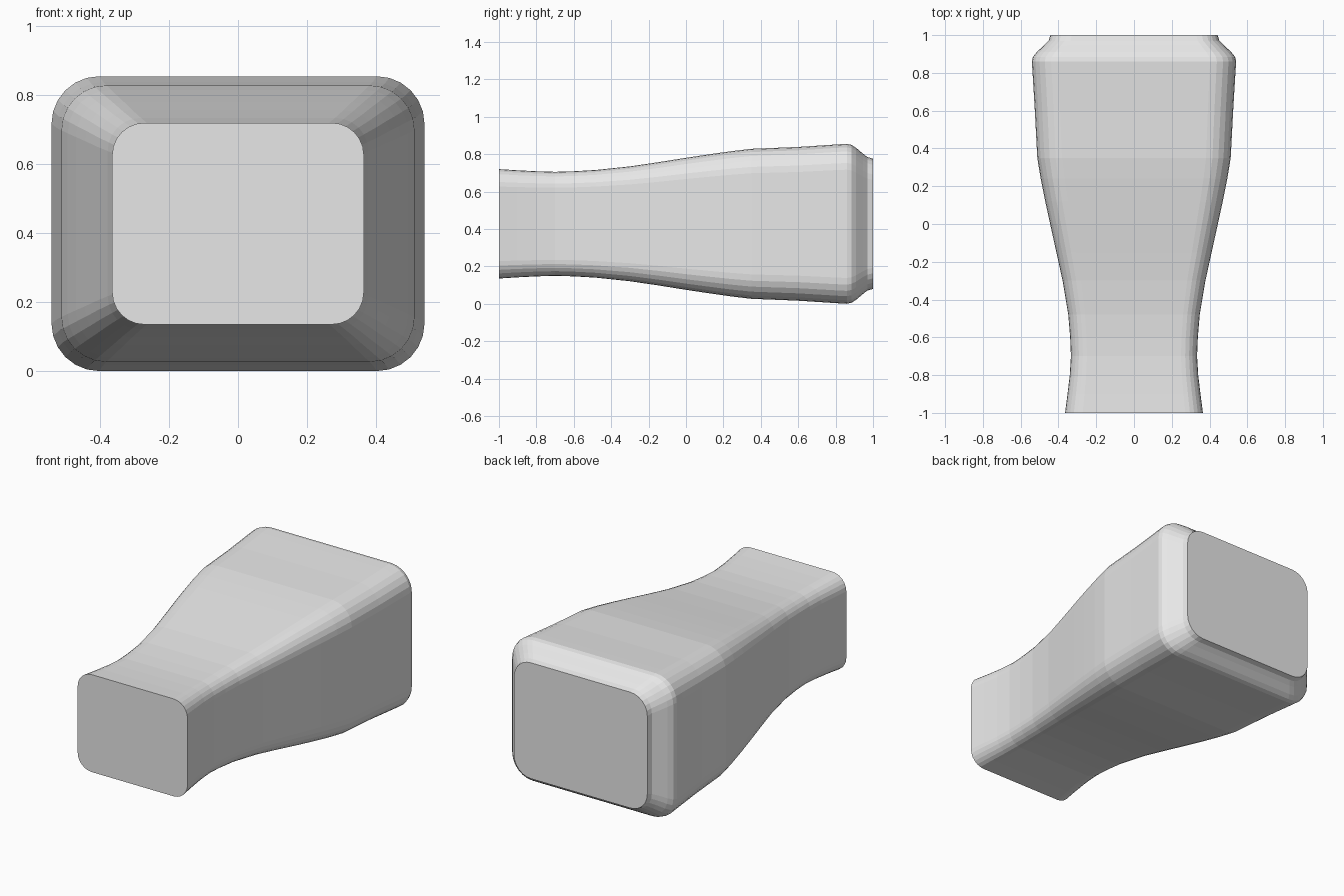
import bpy, bmesh, math

if "Cube" in bpy.data.objects:
    bpy.data.objects.remove(bpy.data.objects["Cube"])

# Lengthwise profile: y, half width, half height
PROFILE = [
    (-1.0, .365, .2925), (-.9, .352, .286), (-.8, .340, .281), (-.7, .334, .278),
    (-.6, .338, .281), (-.48, .348, .288), (-.3, .378, .307), (-.15, .411, .329),
    (0, .444, .353), (.12, .470, .371), (.24, .494, .388), (.35, .512, .401),
    (.6, .525, .411), (.8, .537, .424), (.86, .541, .4275), (.885, .535, .422),
    (.91, .515, .406), (.945, .478, .376), (.97, .452, .357), (1.0, .443, .348),
]
CENTRE_Z = .4275
CORNER_STEPS = 6


def rounded_ring(bm, y, hw, hh):
    """One rounded-rectangle cross-section."""
    r = hw * .255
    ring = []
    for k, (sx, sz) in enumerate([(1, 1), (-1, 1), (-1, -1), (1, -1)]):
        for i in range(CORNER_STEPS + 1):
            a = math.pi / 2 * (k + i / CORNER_STEPS)
            ring.append(bm.verts.new((sx * (hw - r) + r * math.cos(a), y,
                                      CENTRE_Z + sz * (hh - r) + r * math.sin(a))))
    return ring


# Lofted body with flat end caps
bm = bmesh.new()
rings = [rounded_ring(bm, *p) for p in PROFILE]
for a, b in zip(rings, rings[1:]):
    for i in range(len(a)):
        j = (i + 1) % len(a)
        bm.faces.new((a[i], a[j], b[j], b[i]))
bm.faces.new(rings[0])
bm.faces.new(rings[-1])
bmesh.ops.recalc_face_normals(bm, faces=bm.faces[:])
mesh = bpy.data.meshes.new("tapered_body")
bm.to_mesh(mesh)
bm.free()

# Single plain grey
grey = bpy.data.materials.new("light grey")
grey.diffuse_color = (.8, .8, .8, 1)
grey.use_nodes = True
grey.node_tree.nodes["Principled BSDF"].inputs["Base Color"].default_value = grey.diffuse_color
mesh.materials.append(grey)
body = bpy.data.objects.new("tapered_body", mesh)
bpy.context.collection.objects.link(body)
